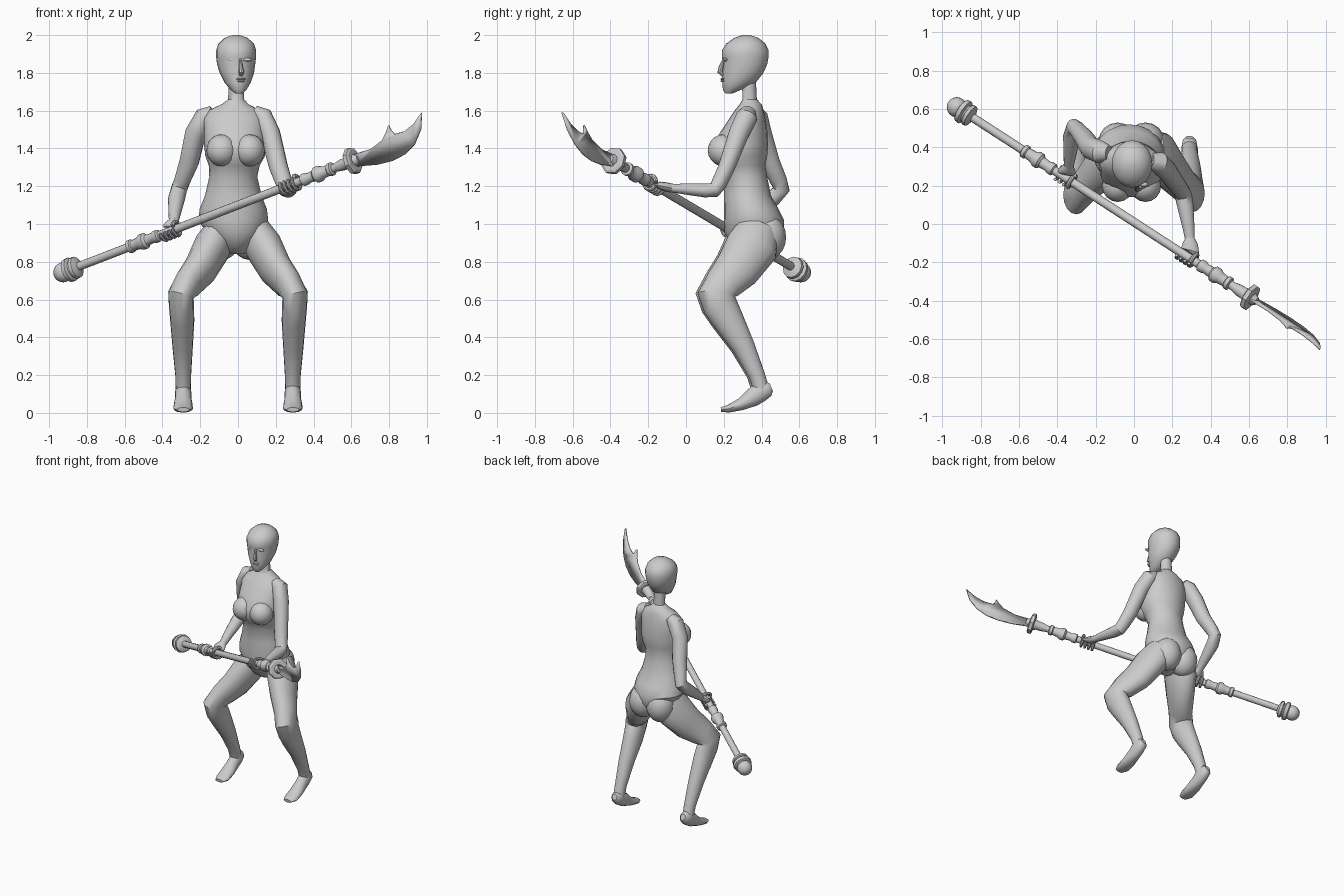
import bpy, bmesh, math
from mathutils import Vector


def finish(name, bm, angle=35):
    bmesh.ops.recalc_face_normals(bm, faces=bm.faces)
    me = bpy.data.meshes.new(name)
    bm.to_mesh(me)
    bm.free()
    ob = bpy.data.objects.new(name, me)
    bpy.context.collection.objects.link(ob)
    bpy.ops.object.select_all(action='DESELECT')
    ob.select_set(True)
    bpy.context.view_layer.objects.active = ob
    bpy.ops.object.shade_smooth_by_angle(angle=math.radians(angle))
    return ob


def skin(name, rings, angle=35):
    """Bridge a list of point rings and cap both ends."""
    bm = bmesh.new()
    vs = [[bm.verts.new(p) for p in r] for r in rings]
    n = len(vs[0])
    for a, b in zip(vs, vs[1:]):
        for i in range(n):
            bm.faces.new((a[i], a[(i + 1) % n], b[(i + 1) % n], b[i]))
    bm.faces.new(vs[0])
    bm.faces.new(vs[-1])
    return finish(name, bm, angle)


def stack(name, rows, n=20):
    """Horizontal ellipses: z, centre x, front y, back y, half width."""
    turn = [2 * math.pi * i / n for i in range(n)]
    return skin(name, [[(cx + rx * math.cos(a), (yf + yb) / 2 + (yb - yf) / 2 * math.sin(a), z)
                        for a in turn] for z, cx, yf, yb, rx in rows])


def tube(name, pts, n=14, angle=35):
    """Sections x, y, z, radius across x, other radius along a path."""
    c = [Vector(p[:3]) for p in pts]
    rings = []
    for i, p in enumerate(pts):
        t = Vector()
        if i:
            t += (c[i] - c[i - 1]).normalized()
        if i < len(c) - 1:
            t += (c[i + 1] - c[i]).normalized()
        t.normalize()
        u = Vector((1, 0, 0))
        u = (u - t * u.dot(t)).normalized()
        v = t.cross(u)
        rings.append([c[i] + u * p[3] * math.cos(k * 2 * math.pi / n)
                      + v * p[4] * math.sin(k * 2 * math.pi / n) for k in range(n)])
    return skin(name, rings, angle)


def ball(name, loc, size):
    bm = bmesh.new()
    bmesh.ops.create_uvsphere(bm, u_segments=16, v_segments=10, radius=1)
    bmesh.ops.scale(bm, vec=size, verts=bm.verts)
    bmesh.ops.translate(bm, vec=loc, verts=bm.verts)
    return finish(name, bm)


# Torso and neck
stack("torso", [
    (.84, -.01, .31, .42, .04), (.88, -.01, .25, .48, .09), (.95, -.015, .205, .515, .15),
    (1.02, -.025, .2, .52, .185), (1.08, -.025, .2, .49, .178), (1.15, -.025, .2, .45, .15),
    (1.25, -.025, .2, .43, .127), (1.31, -.02, .17, .42, .135), (1.36, -.015, .14, .43, .158),
    (1.42, -.015, .14, .435, .165), (1.5, -.02, .19, .43, .16), (1.56, -.02, .23, .42, .16),
    (1.605, -.02, .26, .41, .13), (1.635, -.015, .285, .4, .07), (1.66, -.01, .3, .375, .042),
    (1.76, -.01, .295, .37, .04)])
for x, side in ((-.085, "right"), (.06, "left")):
    ball(side + "_bust", (x, .2, 1.39), (.082, .085, .085))
    ball(side + "_buttock", (x, .43, .93), (.1, .1, .12))

# Head and face
stack("head", [
    (1.69, .005, .21, .245, .018), (1.71, .003, .195, .29, .042), (1.75, -.002, .193, .37, .07),
    (1.8, -.006, .19, .41, .091), (1.845, -.01, .196, .43, .101), (1.885, -.01, .19, .437, .106),
    (1.92, -.01, .19, .437, .106), (1.955, -.01, .213, .42, .094), (1.985, -.01, .255, .385, .062),
    (2.0, -.01, .3, .34, .02)])
tube("nose", [(.012, .2, 1.875, .007, .006), (.016, .185, 1.83, .01, .012),
              (.018, .18, 1.805, .015, .014), (.016, .195, 1.787, .01, .008)], 8)
ball("upper_lip", (.016, .192, 1.768), (.024, .01, .006))
ball("lower_lip", (.016, .193, 1.757), (.02, .01, .006))
for x, side in ((-.03, "right"), (.05, "left")):
    ball(side + "_eye", (x, .207, 1.87), (.024, .012, .009))

# Legs and feet on tiptoe
for s, side in ((-1, "right"), (1, "left")):
    d = -.01 * (s < 0)
    tube(side + "_leg", [(s * x, y + d, z, a, b) for x, y, z, a, b in (
        (.085, .385, .98, .08, .11), (.135, .35, .88, .1, .14), (.2, .27, .76, .088, .12),
        (.262, .2, .685, .076, .1), (.302, .16, .625, .07, .1), (.3, .18, .57, .066, .092),
        (.295, .225, .49, .064, .082), (.293, .305, .35, .054, .06), (.29, .375, .2, .042, .043),
        (.29, .4, .12, .04, .042))], 16)
    tube(side + "_foot", [(s * .29, y, z, a, b) for y, z, a, b in (
        (.452, .135, .02, .022), (.435, .128, .036, .043), (.395, .112, .043, .055),
        (.35, .08, .043, .05), (.29, .045, .05, .033), (.225, .022, .051, .021),
        (.185, .017, .032, .012))], 14)

# Arms: right bent backwards, left reaching forwards
tube("right_arm", [
    (-.13, .37, 1.595, .035, .04), (-.175, .375, 1.565, .058, .06), (-.225, .395, 1.48, .056, .06),
    (-.258, .445, 1.33, .052, .052), (-.295, .49, 1.23, .043, .046), (-.312, .505, 1.185, .043, .045),
    (-.325, .46, 1.135, .045, .044), (-.335, .36, 1.06, .034, .034), (-.34, .3, 1.01, .025, .025)])
tube("left_arm", [
    (.085, .33, 1.595, .035, .04), (.13, .32, 1.565, .056, .058), (.17, .28, 1.48, .054, .055),
    (.215, .215, 1.3, .05, .045), (.245, .175, 1.215, .045, .042), (.258, .15, 1.18, .045, .04),
    (.267, .1, 1.178, .043, .038), (.282, 0, 1.185, .033, .03), (.292, -.08, 1.19, .025, .022)])


# Polearm axis, addressed by x
def axis(x):
    return Vector((x, .01 - .648 * x, 1.1 + .385 * x))


def turned(name, rows, n=14, angle=35):
    return tube(name, [(*axis(x), r, r) for x, r in rows], n, angle)


# Hands gripping the pole
A = (axis(1) - axis(0)).normalized()
UP = (Vector((0, 0, 1)) - A * A.z).normalized()
OUT = A.cross(UP)
for side, gx, wrist in (("right", -.36, Vector((-.34, .305, 1.015))),
                        ("left", .275, Vector((.292, -.075, 1.19)))):
    c = axis(gx)
    to = wrist - c
    E1 = (to - A * to.dot(A)).normalized()
    E2 = A.cross(E1)
    if E2.z > 0:
        E2 = -E2
    tube(side + "_palm", [(*wrist, .026, .024), (*(wrist.lerp(c + E1 * .03, .5)), .042, .024),
                          (*(c + E1 * .034), .048, .02), (*(c + E1 * .026), .04, .012)], 12)
    for f in range(4):
        o = c + A * (f - 1.5) * .027
        tube(f"{side}_finger_{f}", [
            (*(o + (E1 * math.cos(t) + E2 * math.sin(t)) * .037), .012 - k * .0006, .012 - k * .0006)
            for k, t in enumerate(math.radians(20 + 34 * j) for j in range(7))], 8)
    tube(side + "_thumb", [
        (*(c + A * .045 + (E1 * math.cos(t) - E2 * math.sin(t)) * .037), .012, .012)
        for t in (.1, .6, 1.1, 1.6, 2.0)], 8)

# Shaft, collars, pommel and guard
turned("shaft", [(-.9, .023), (.62, .023)], 12)
for x0, s, name in ((-.5, -1, "rear_collar"), (.425, 1, "front_collar")):
    rows = [(-.085, .024), (-.08, .033), (-.06, .033), (-.05, .027), (-.02, .03), (-.01, .043),
            (.01, .043), (.025, .032), (.055, .029), (.06, .036), (.075, .036), (.08, .024)]
    turned(name, [(x0 + s * a, r) for a, r in rows])
ball("pommel", axis(-.925), (.053, .053, .053))
turned("pommel_ring", [(-.905, .05), (-.9, .064), (-.882, .066), (-.876, .05), (-.87, .05),
                       (-.866, .06), (-.852, .058), (-.84, .026)], 12)
turned("guard_cup", [(.52, .024), (.55, .031), (.575, .032), (.6, .045)])
turned("guard", [(.592, .062), (.597, .073), (.615, .073), (.62, .06)], 8, 20)
turned("blade_socket", [(.615, .035), (.64, .022)])

# Blade outline in x, z, lying in the tilted plane of the shaft
outline = [(.615, 1.37), (.7, 1.395), (.765, 1.445), (.785, 1.485), (.797, 1.522), (.81, 1.495),
           (.828, 1.475), (.88, 1.49), (.93, 1.53), (.972, 1.59), (.968, 1.5), (.935, 1.42),
           (.885, 1.368), (.82, 1.335), (.74, 1.315), (.62, 1.305)]
bm = bmesh.new()
bm.faces.new([bm.verts.new((x, .01 - .648 * x - .3 * (z - 1.1 - .385 * x), z)) for x, z in outline])
blade = finish("blade", bm, 20)
mod = blade.modifiers.new("thickness", 'SOLIDIFY')
mod.thickness = .012
mod.offset = 0
